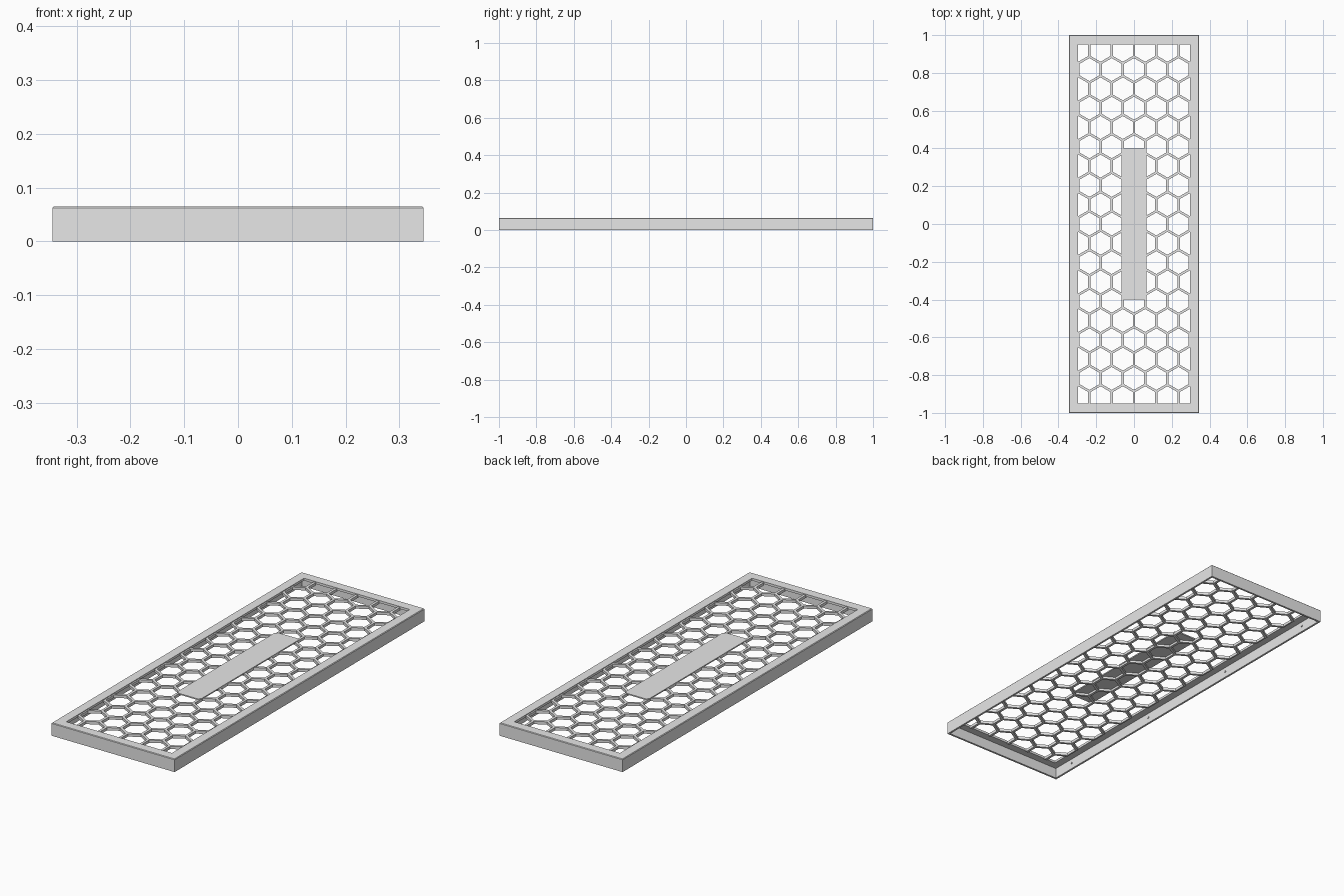
import bpy
import bmesh
import math
from mathutils import Vector, Matrix

old = bpy.data.objects.get("Cube")
if old:
    bpy.data.objects.remove(old, do_unlink=True)

HALF_X, HALF_Y, HEIGHT = 0.345, 1.0, 0.065
LIP, WALL, LIP_BOTTOM, CHAMFER = 0.049, 0.01, 0.053, 0.003
PITCH, RIB = 0.118, 0.013

grey = bpy.data.materials.new("light_grey")
grey.use_nodes = True
grey.diffuse_color = (0.8, 0.8, 0.8, 1)
grey.node_tree.nodes["Principled BSDF"].inputs["Base Color"].default_value = (0.8, 0.8, 0.8, 1)


def finish(name, bm):
    bmesh.ops.recalc_face_normals(bm, faces=bm.faces)
    mesh = bpy.data.meshes.new(name)
    bm.to_mesh(mesh)
    bm.free()
    mesh.materials.append(grey)
    obj = bpy.data.objects.new(name, mesh)
    bpy.context.collection.objects.link(obj)
    return obj


def thicken(bm, depth):
    result = bmesh.ops.extrude_face_region(bm, geom=bm.faces[:])
    verts = [g for g in result["geom"] if isinstance(g, bmesh.types.BMVert)]
    bmesh.ops.translate(bm, verts=verts, vec=(0, 0, depth))


# Hollow frame: wall and top lip profile swept round a rectangle
profile = [(0, 0), (0, HEIGHT - CHAMFER), (CHAMFER, HEIGHT), (LIP, HEIGHT),
           (LIP, LIP_BOTTOM), (WALL, LIP_BOTTOM), (WALL, 0)]
bm = bmesh.new()
rings = []
for sx, sy in ((-1, -1), (1, -1), (1, 1), (-1, 1)):
    rings.append([bm.verts.new((sx * (HALF_X - d), sy * (HALF_Y - d), z)) for d, z in profile])
for i in range(4):
    a, b = rings[i], rings[(i + 1) % 4]
    for j in range(len(profile)):
        k = (j + 1) % len(profile)
        bm.faces.new((a[j], b[j], b[k], a[k]))
finish("frame", bm)

# Honeycomb grille: hexagonal rings, trimmed to the opening
bm = bmesh.new()
outer_r = PITCH / math.sqrt(3)
inner_r = outer_r - RIB / math.sqrt(3)
angles = [math.radians(30 + 60 * i) for i in range(6)]
for row in range(-10, 11):
    for col in range(-4, 5):
        centre = Vector(((col + 0.5 * (row % 2)) * PITCH, row * outer_r * 1.5, 0.047))
        outer, inner = [[bm.verts.new(centre + Vector((r * math.cos(a), r * math.sin(a), 0)))
                         for a in angles] for r in (outer_r, inner_r)]
        for i in range(6):
            j = (i + 1) % 6
            bm.faces.new((outer[i], outer[j], inner[j], inner[i]))
bmesh.ops.remove_doubles(bm, verts=bm.verts, dist=0.0005)
for normal, limit in (((1, 0, 0), HALF_X - LIP), ((0, 1, 0), HALF_Y - LIP)):
    for sign in (-1, 1):
        n = Vector(normal) * sign
        bmesh.ops.bisect_plane(bm, geom=bm.verts[:] + bm.edges[:] + bm.faces[:],
                               plane_co=n * limit, plane_no=n, clear_outer=True)
thicken(bm, 0.014)
finish("honeycomb_grille", bm)

# Centre plate with clipped corners
bm = bmesh.new()
w, l, c = 0.067, 0.4, 0.012
corners = []
for sx, sy in ((1, -1), (1, 1), (-1, 1), (-1, -1)):
    pair = [(sx * (w - c), sy * l), (sx * w, sy * (l - c))]
    corners += pair if sx * sy < 0 else pair[::-1]
bm.faces.new([bm.verts.new((x, y, 0.058)) for x, y in corners])
thicken(bm, 0.006)
finish("centre_plate", bm)

# Small pegs on the inside of the long walls
bm = bmesh.new()
for side in (-1, 1):
    for y in (-0.87, -0.29, 0.29, 0.87):
        place = Matrix.Translation((side * (HALF_X - WALL), y, 0.03)) @ Matrix.Rotation(math.pi / 2, 4, 'Y')
        bmesh.ops.create_cone(bm, cap_ends=True, segments=12, radius1=0.005, radius2=0.005,
                              depth=0.008, matrix=place)
finish("wall_pegs", bm)
